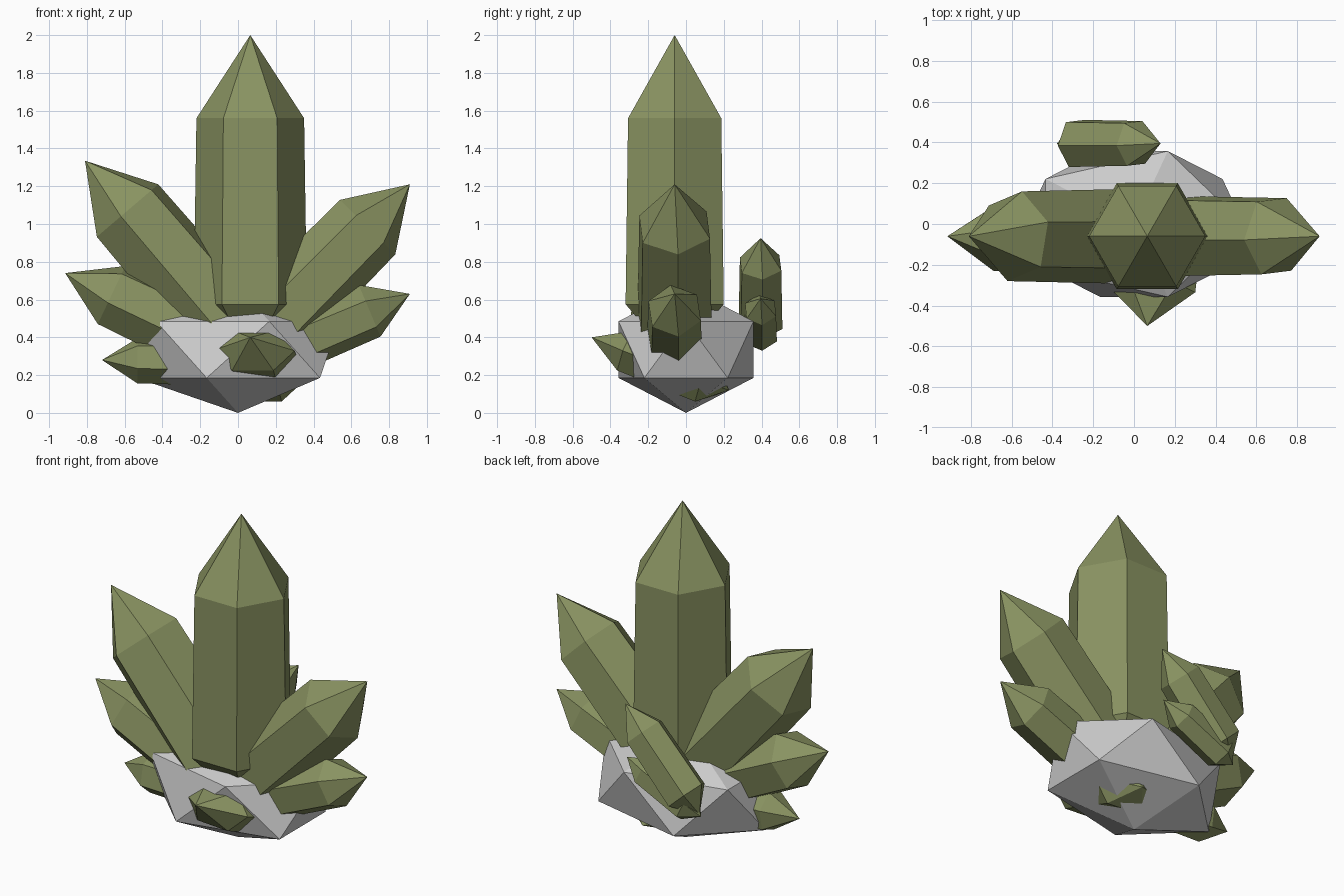
import bpy, bmesh, math
from mathutils import Vector

if "Cube" in bpy.data.objects:
    bpy.data.objects.remove(bpy.data.objects["Cube"])

olive = bpy.data.materials.new("olive_crystal")
olive.diffuse_color = (0.25, 0.29, 0.12, 1)
olive.use_nodes = True
olive.node_tree.nodes["Principled BSDF"].inputs["Base Color"].default_value = olive.diffuse_color

# Shared crystal proportions: (distance from tip, radius) at scale 1
SHOULDER, BASE, ROOT = (0.44, 0.285), (1.425, 0.30), 1.73


def crystal(name, tip, base, spin=0, wide=1.0):
    """Six-sided prism, pointed at both ends; base is the centre of its lower ring."""
    tip, base = Vector(tip), Vector(base)
    s = (tip - base).length / BASE[0]
    d = (tip - base).normalized()
    v = d.cross(Vector((0, 0, 1)))
    v = v.normalized() if v.length > 0.01 else Vector((0, 1, 0))
    u = v.cross(d)
    if u.z < 0:
        u = -u
    bm = bmesh.new()
    rings = []
    for dist, r in (SHOULDER, BASE):
        ring = []
        for i in range(6):
            a = math.radians(spin + 60 * i)
            off = u * math.cos(a) + v * math.sin(a) * wide
            ring.append(bm.verts.new(tip - d * dist * s + off * r * s))
        rings.append(ring)
    top = bm.verts.new(tip)
    root = bm.verts.new(tip - d * ROOT * s)
    for i in range(6):
        j = (i + 1) % 6
        bm.faces.new((rings[0][i], rings[0][j], top))
        bm.faces.new((rings[1][i], rings[1][j], rings[0][j], rings[0][i]))
        bm.faces.new((rings[1][j], rings[1][i], root))
    bmesh.ops.recalc_face_normals(bm, faces=bm.faces)
    me = bpy.data.meshes.new(name)
    bm.to_mesh(me)
    bm.free()
    me.materials.append(olive)
    bpy.context.collection.objects.link(bpy.data.objects.new(name, me))


# Faceted rock base
bpy.ops.mesh.primitive_ico_sphere_add(subdivisions=1, radius=1, location=(0, 0, 0.335))
rock = bpy.context.object
rock.name = "rock_base"
rock.scale = (0.6, 0.42, 0.335)

# Central and side crystals, all in the plane y = -0.06
Y = -0.06
crystal("main_crystal", (0.065, Y, 2.0), (0.065, Y, 0.575))
crystal("left_tall_crystal", (-0.81, Y, 1.335), (-0.08, Y, 0.48), 18)
crystal("left_middle_crystal", (-0.915, Y, 0.74), (-0.12, Y, 0.364), 15)
crystal("left_low_crystal", (-0.72, Y, 0.28), (-0.11, Y, 0.27), 10)
crystal("right_tall_crystal", (0.91, Y, 1.21), (0.186, Y, 0.476), 5)
crystal("right_low_crystal", (0.91, Y, 0.63), (0.22, Y, 0.34), 8)

# Flattened front crystal, running through the rock
crystal("front_crystal", (0.065, -0.5, 0.40), (0.12, 0.1, 0.17), 30, 1.7)

# Pair of small crystals at the back
crystal("back_upper_crystal", (0.13, 0.395, 0.925), (-0.28, 0.395, 0.48), 5)
crystal("back_lower_crystal", (0.12, 0.395, 0.605), (-0.29, 0.395, 0.415), 5)
